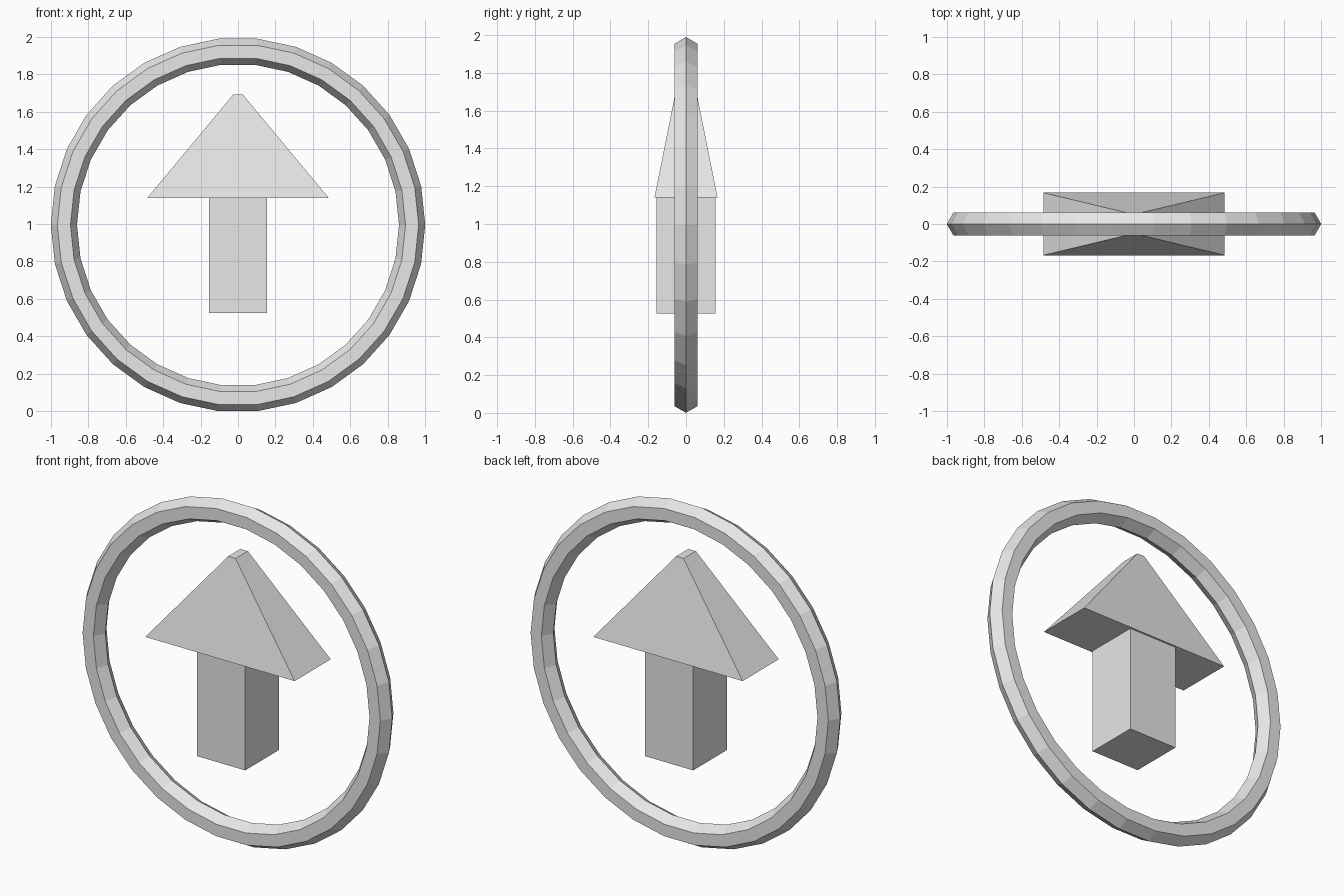
import bpy
import math

cube = bpy.data.objects.get("Cube")
if cube:
    bpy.data.objects.remove(cube, do_unlink=True)

grey = bpy.data.materials.new("light_grey")
grey.use_nodes = True
colour = (0.8, 0.8, 0.8, 1)
grey.diffuse_color = colour
grey.node_tree.nodes["Principled BSDF"].inputs["Base Color"].default_value = colour


def finish(name):
    ob = bpy.context.object
    ob.name = name
    ob.data.materials.append(grey)
    return ob


def block(name, x, y, bottom, top, taper=(1, 1)):
    """Box of half sizes x and y whose top face is scaled by taper."""
    bpy.ops.mesh.primitive_cube_add(size=2)
    ob = finish(name)
    for v in ob.data.vertices:
        upper = v.co.z > 0
        v.co.x *= x * (taper[0] if upper else 1)
        v.co.y *= y * (taper[1] if upper else 1)
        v.co.z = top if upper else bottom
    return ob


# Faceted ring standing upright around the arrow
bpy.ops.mesh.primitive_torus_add(
    major_radius=0.93, minor_radius=0.07, major_segments=30, minor_segments=6,
    location=(0, 0, 0.995), rotation=(math.pi / 2, 0, 0))
finish("ring")

# Arrow pointing up: square shaft and blunt tapered head
block("arrow_shaft", 0.156, 0.156, 0.525, 1.14)
block("arrow_head", 0.484, 0.167, 1.14, 1.693, taper=(0.05, 0.34))
